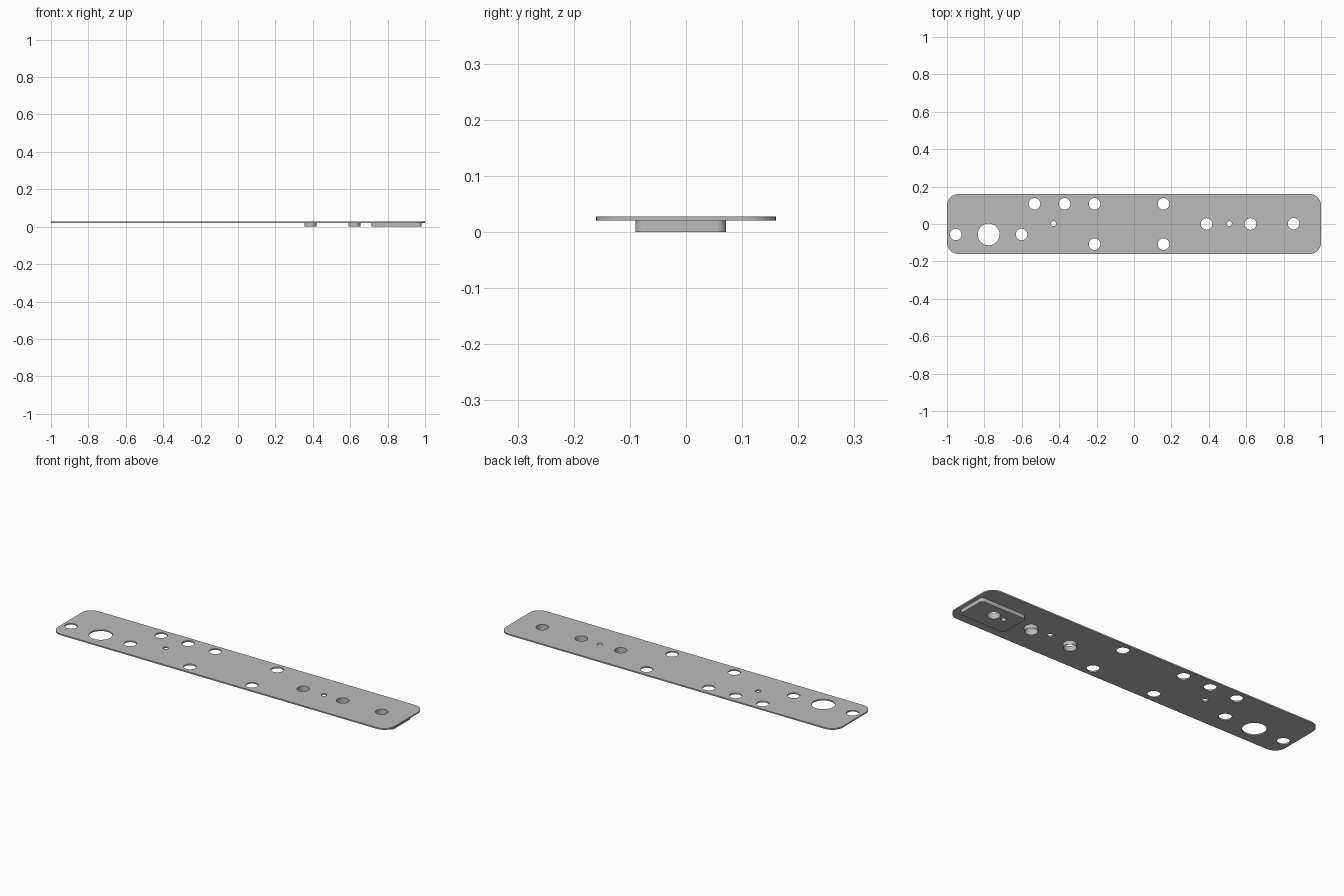
import bpy
import bmesh
from math import sin, cos, pi, radians

cube = bpy.data.objects.get("Cube")
if cube:
    bpy.data.objects.remove(cube, do_unlink=True)

grey = bpy.data.materials.new("plain grey")
grey.use_nodes = True
grey.diffuse_color = (0.5, 0.5, 0.5, 1)
grey.node_tree.nodes["Principled BSDF"].inputs["Base Color"].default_value = (0.5, 0.5, 0.5, 1)


def circle(x, y, r, n=40):
    return [(x + r * cos(2 * pi * i / n), y + r * sin(2 * pi * i / n)) for i in range(n)]


def rounded_rect(x0, x1, y0, y1, r, steps=10):
    corners = [(x1 - r, y1 - r), (x0 + r, y1 - r), (x0 + r, y0 + r), (x1 - r, y0 + r)]
    return [(cx + r * cos(pi / 2 * (k + i / steps)), cy + r * sin(pi / 2 * (k + i / steps)))
            for k, (cx, cy) in enumerate(corners) for i in range(steps + 1)]


def slab(name, outline, holes, z0, z1):
    """Flat part: filled outline with holes, given a thickness."""
    curve = bpy.data.curves.new(name, "CURVE")
    curve.dimensions = "2D"
    curve.fill_mode = "BOTH"
    curve.extrude = (z1 - z0) / 2
    for loop in [outline] + holes:
        spline = curve.splines.new("POLY")
        spline.points.add(len(loop) - 1)
        for point, (x, y) in zip(spline.points, loop):
            point.co = (x, y, 0, 1)
        spline.use_cyclic_u = True
    obj = bpy.data.objects.new(name, curve)
    bpy.context.collection.objects.link(obj)
    bpy.ops.object.select_all(action="DESELECT")
    obj.select_set(True)
    bpy.context.view_layer.objects.active = obj
    bpy.ops.object.convert(target="MESH")
    obj = bpy.context.view_layer.objects.active
    obj.name = name
    bm = bmesh.new()
    bm.from_mesh(obj.data)
    bmesh.ops.remove_doubles(bm, verts=bm.verts, dist=0.00005)
    bmesh.ops.translate(bm, verts=bm.verts, vec=(0, 0, (z0 + z1) / 2))
    bmesh.ops.recalc_face_normals(bm, faces=bm.faces)
    bm.to_mesh(obj.data)
    bm.free()
    obj.data.materials.clear()
    obj.data.materials.append(grey)
    bpy.ops.object.shade_smooth_by_angle(angle=radians(30))
    return obj


BOTTOM, TOP = 0.021, 0.028
HOLE, PIN = 0.031, 0.0135
boss_xs = (0.388, 0.623)
pad_hole = circle(0.853, 0.002, HOLE)

# Mounting plate with its hole pattern
holes = [circle(x, -0.056, HOLE) for x in (-0.953, -0.601)]
holes.append(circle(-0.777, -0.056, 0.058))
holes += [circle(x, 0.108, HOLE) for x in (-0.532, -0.371, -0.211, 0.158)]
holes += [circle(x, -0.108, HOLE) for x in (-0.211, 0.158)]
holes += [circle(x, 0.002, PIN) for x in (-0.43, 0.51)]
holes += [circle(x, 0, HOLE) for x in boss_xs]
holes.append(pad_hole)
slab("mounting_plate", rounded_rect(-1, 1, -0.16, 0.16, 0.06), holes, BOTTOM, TOP)

# Raised pad under the end, with a through hole and a blind pin hole
slab("end_pad", rounded_rect(0.715, 0.982, -0.09, 0.071, 0.016),
     [pad_hole, circle(0.793, 0.002, PIN)], 0, BOTTOM)

# Thin collars below two of the holes
for label, x in zip(("inner", "outer"), boss_xs):
    slab(label + "_collar", circle(x, 0, HOLE + 0.002), [circle(x, 0, HOLE)], 0, BOTTOM)
